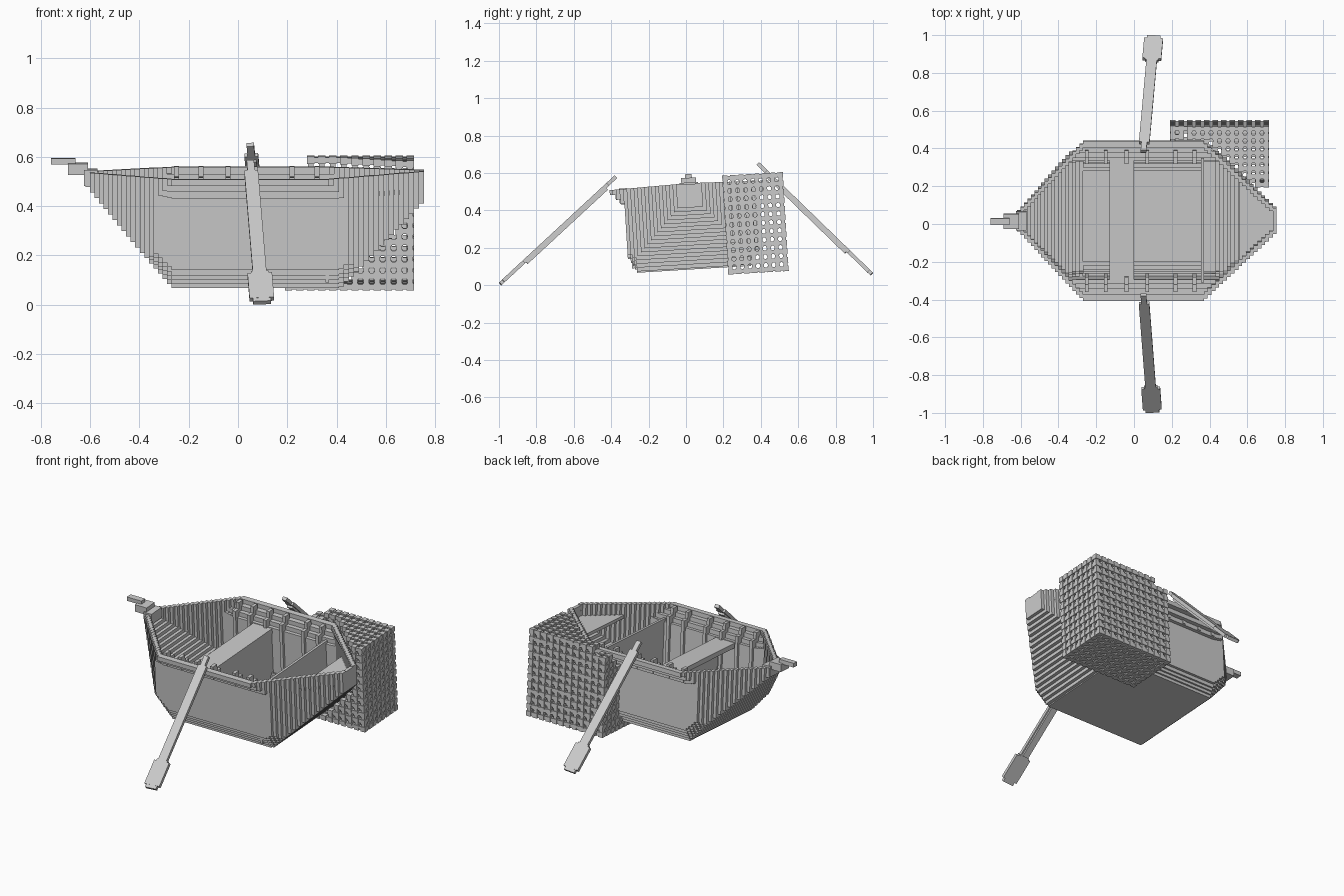
import bpy, bmesh
from math import radians
from mathutils import Matrix, Vector

cube = bpy.data.objects.get("Cube")
if cube:
    bpy.data.objects.remove(cube, do_unlink=True)

grey = bpy.data.materials.new("plain grey")
grey.use_nodes = True
grey.diffuse_color = (0.6, 0.6, 0.6, 1)
grey.node_tree.nodes["Principled BSDF"].inputs["Base Color"].default_value = (0.6, 0.6, 0.6, 1)

# The boat heels a little to one side
HEEL = (Matrix.Translation((0, 0.03, 0.3)) @ Matrix.Rotation(radians(3.5), 4, 'X')
        @ Matrix.Translation((0, 0, -0.3)))
RIM, KEEL, HALF = 0.535, 0.085, 0.425
BOW, BOW_MID, STERN_MID, STERN = -0.62, -0.27, 0.37, 0.755
STERN_RISE = 0.42
BANDS = [(0, 0.04, 0.305), (0.04, 0.08, 0.315), (0.08, 0.12, 0.325), (0.12, 0.17, 0.335),
         (0.17, 0.82, 0.35), (0.82, 0.88, 0.37), (0.88, 0.94, 0.395), (0.94, 1, HALF)]


def box(bm, x0, x1, y0, y1, z0, z1):
    mid = Vector((x0 + x1, y0 + y1, z0 + z1)) / 2
    size = Matrix.Diagonal((abs(x1 - x0), abs(y1 - y0), abs(z1 - z0), 1))
    bmesh.ops.create_cube(bm, size=1, matrix=Matrix.Translation(mid) @ size)


def finish(name, bm, matrix=HEEL):
    mesh = bpy.data.meshes.new(name)
    bm.to_mesh(mesh)
    bm.free()
    mesh.materials.append(grey)
    obj = bpy.data.objects.new(name, mesh)
    obj.matrix_world = matrix
    bpy.context.collection.objects.link(obj)


def ramp(x, start, end):
    return min(1, max(0, (x - start) / (end - start)))


def section(x):
    """Half width at the rim, bottom height and rim height at x."""
    if x < BOW_MID:
        t = ramp(x, BOW_MID, BOW)
        return HALF + (0.05 - HALF) * t, KEEL + 0.4 * t, RIM + 0.005 * t
    t = ramp(x, STERN_MID, STERN)
    rise = 0.335 * ramp(x, STERN_RISE, STERN)
    return HALF + (0.065 - HALF) * t, KEEL + rise, RIM + 0.01 * t


# Hull: stepped slices, each with a bottom and two banded side walls
# that follow the plan outline wherever it is narrower than the band
def hull_slice(bm, x0, x1, x):
    half, low, top = section(x)
    h = top - low
    floor = min(BANDS[0][2], half)
    box(bm, x0, x1, -floor, floor, low, low + 0.035)
    for a, b, w in BANDS:
        outer = min(w, half)
        inner = max(0, outer - 0.035)
        for s in (-1, 1):
            box(bm, x0, x1, s * inner, s * outer, low + a * h, low + b * h)


bm = bmesh.new()
hull_slice(bm, BOW_MID, STERN_MID, 0)
STEPS = 19
for start, end in ((BOW_MID, BOW), (STERN_MID, STERN)):
    dx = (end - start) / STEPS
    for i in range(STEPS):
        a = start + i * dx
        hull_slice(bm, min(a, a + dx), max(a, a + dx), a + dx * 0.8)
finish("hull", bm)

# Stepped bow tip
bm = bmesh.new()
box(bm, -0.625, -0.57, -0.05, 0.05, 0.485, 0.55)
box(bm, -0.69, -0.61, -0.04, 0.04, 0.53, 0.575)
box(bm, -0.76, -0.66, -0.018, 0.018, 0.57, 0.595)
finish("bow_tip", bm)

# Stern plate and small stern deck
bm = bmesh.new()
box(bm, STERN - 0.02, STERN, -0.06, 0.06, 0.42, 0.54)
for i in range(9):
    x = 0.555 + i * 0.02
    w = section(x)[0] - 0.025
    box(bm, x, x + 0.02, -w, w, 0.455, 0.475)
finish("stern_deck", bm)

# Rowing seat with its back panel, and the bulkhead
bm = bmesh.new()
box(bm, -0.13, 0, -0.345, 0.345, 0.42, 0.45)
box(bm, -0.02, 0, -0.31, 0.31, 0.12, 0.42)
finish("seat", bm)
bm = bmesh.new()
box(bm, 0.355, 0.37, -0.33, 0.33, 0.11, 0.47)
finish("bulkhead", bm)

# Ribs on the inner sides, and steps where the floor meets the sides
bm = bmesh.new()
for s in (-1, 1):
    for x in (-0.25, -0.15, -0.04, 0.07, 0.22, 0.32):
        box(bm, x - 0.01, x + 0.01, s * 0.3, s * 0.335, 0.17, 0.5)
        box(bm, x - 0.01, x + 0.01, s * 0.335, s * 0.375, 0.46, 0.54)
finish("ribs", bm)
bm = bmesh.new()
for s in (-1, 1):
    for i in range(4):
        box(bm, BOW_MID, STERN_MID, s * (0.24 + i * 0.02), s * 0.29, 0.115, 0.135 + i * 0.015)
finish("floor_steps", bm)


# Net cage wrapped round the stern quarter: knots joined by short links
def outside_hull(x, y, z):
    half, low, top = section(x)
    h = min(1, (z - low) / (top - low))
    widths = [w for a, b, w in BANDS if a <= h <= b]
    return h < 0 or y > min(widths[0], half) + 0.005


LOW, HIGH, COUNT = Vector((0.205, 0.195, 0.06)), Vector((0.7, 0.49, 0.56)), (11, 7, 11)
step = Vector([(b - a) / n for a, b, n in zip(LOW, HIGH, COUNT)])


# The cage is a block with a lower forward end
def in_cage(i, j, k):
    in_range = all(0 <= c <= n for c, n in zip((i, j, k), COUNT))
    lower_end = i <= 1 and k == COUNT[2]
    return in_range and not lower_end


def neighbours(i, j, k):
    for d in (-1, 1):
        yield from ((i + d, j, k), (i, j + d, k), (i, j, k + d))


knots = {}
for i in range(COUNT[0] + 1):
    for j in range(COUNT[1] + 1):
        for k in range(COUNT[2] + 1):
            p = LOW + Vector((i * step.x, j * step.y, k * step.z))
            on_shell = in_cage(i, j, k) and not all(in_cage(*n) for n in neighbours(i, j, k))
            if on_shell and outside_hull(*p):
                knots[i, j, k] = p
bm = bmesh.new()


def span(p, q, r):
    box(bm, p.x - r, q.x + r, p.y - r, q.y + r, p.z - r, q.z + r)


for key, p in knots.items():
    span(p, p, 0.015)
    for near in neighbours(*key):
        if near > key and near in knots:
            span(p, knots[near], 0.011)
finish("net_cage", bm)


# Oars: grip, shaft with an under layer, and stepped blade, along local x
def oar(name, grip, tip):
    grip, tip = Vector(grip), Vector(tip)
    along = (tip - grip).normalized()
    up = along.cross(Vector((1, 0, 0))).normalized()
    if up.z < 0:
        up.negate()
    side = up.cross(along)
    frame = Matrix((along, side, up)).transposed().to_4x4()
    frame.translation = grip
    n = (tip - grip).length
    bm = bmesh.new()
    box(bm, 0, 0.09, -0.015, 0.015, -0.01, 0.01)
    box(bm, 0.06, n - 0.1, -0.028, 0.028, -0.01, 0.01)
    box(bm, 0.08, n - 0.18, -0.02, 0.02, -0.022, -0.008)
    box(bm, n - 0.17, n - 0.02, -0.05, 0.05, -0.01, 0.01)
    box(bm, n - 0.18, n, -0.036, 0.036, -0.0095, 0.0095)
    finish(name, bm, frame)


oar("front_oar", (0.05, -0.375, 0.58), (0.098, -0.993, 0.008))
oar("back_oar", (0.05, 0.385, 0.65), (0.105, 0.993, 0.06))
